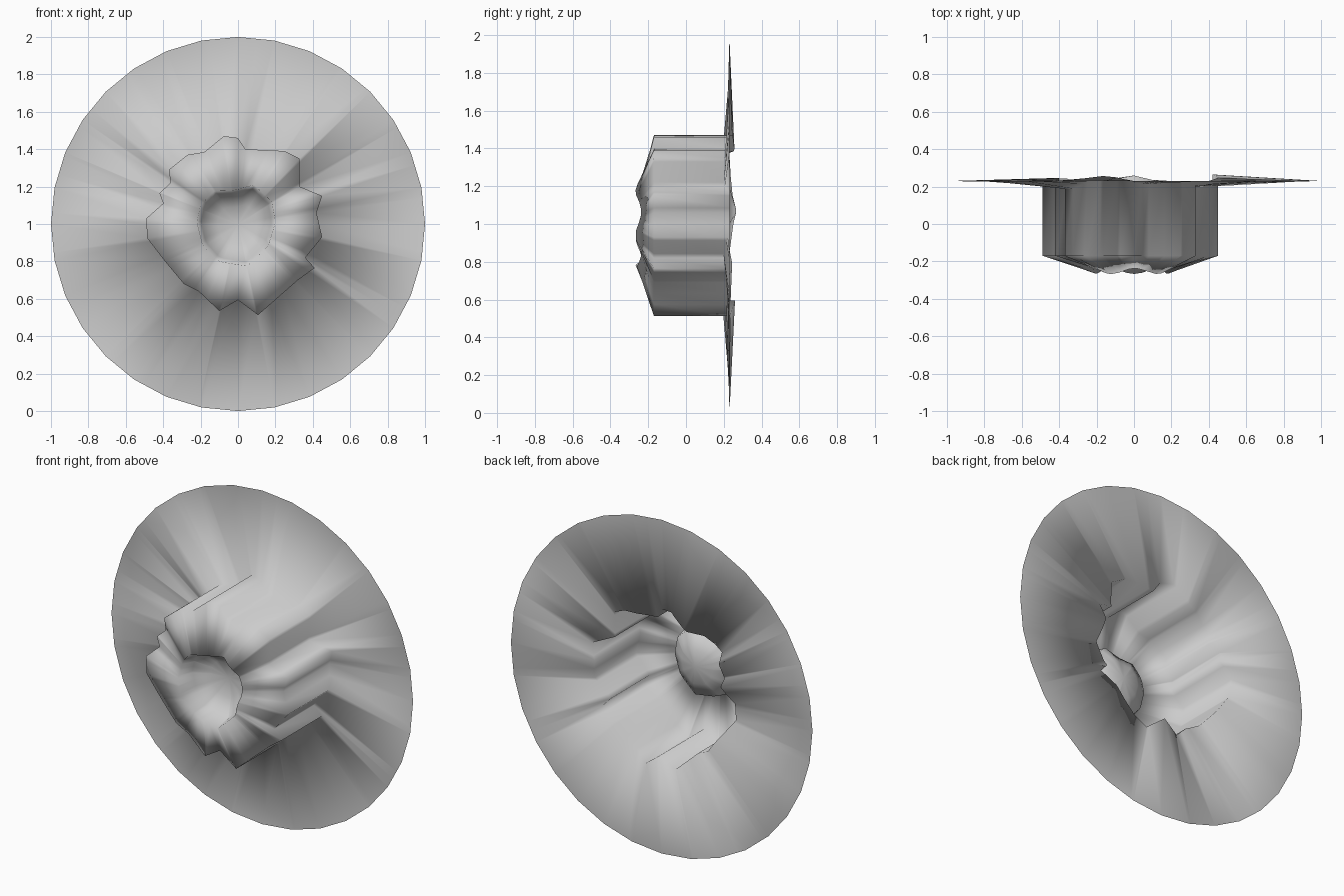
import bpy, bmesh, math

if "Cube" in bpy.data.objects:
    bpy.data.objects.remove(bpy.data.objects["Cube"])

TAU = 2 * math.pi
SIDES = 32

# Outline of the crumpled trumpet and of its mouth, as (x, z) about the centre
TRUMPET = [(.45, .15), (.33, .20), (.33, .35), (.25, .39), (.04, .40), (0, .46), (-.075, .47),
           (-.18, .385), (-.27, .37), (-.37, .29), (-.36, .22), (-.42, .165), (-.40, .11),
           (-.49, .03), (-.486, -.075), (-.39, -.20), (-.29, -.32), (-.21, -.36), (-.10, -.465),
           (0, -.406), (.107, -.487), (.32, -.30), (.41, -.235), (.36, -.18), (.45, -.07), (.42, .06)]
MOUTH = [(.20, .01), (.18, .12), (.085, .21), (-.015, .18), (-.13, .175), (-.20, .10),
         (-.22, .01), (-.19, -.11), (-.107, -.20), (.05, -.225), (.16, -.12)]
DISC = [(math.cos(TAU * i / SIDES), math.sin(TAU * i / SIDES)) for i in range(SIDES)]


def angle(p):
    return math.atan2(p[1], p[0]) % TAU


def on_outline(outline, a):
    """Point where the ray at angle a crosses the outline."""
    dx, dz = math.cos(a), math.sin(a)
    for i, p in enumerate(outline):
        q = outline[(i + 1) % len(outline)]
        span = (angle(q) - angle(p)) % TAU
        if (a - angle(p)) % TAU <= span + 1e-7:
            ex, ez = q[0] - p[0], q[1] - p[1]
            t = (p[0] * ez - p[1] * ex) / (dx * ez - dz * ex)
            return t * dx, t * dz
    r = math.hypot(*outline[0])
    return r * dx, r * dz


# Columns follow the disc corners and the trumpet corners
angles = sorted({round(angle(p), 5) for p in DISC + TRUMPET})


def lip_depth(a):
    return .225 + .022 * math.sin(7 * a + .5) + .018 * math.sin(4 * a + 1)


def mouth_depth(a):
    return -.252 + .015 * math.sin(5 * a)


# Rings from disc edge to the bowl inside the mouth: outline, scale, depth
rings = [
    (DISC, 1.0, lambda a: .23),
    (TRUMPET, 1.0, lip_depth),
    (TRUMPET, 1.0, lambda a: -.17),
    (MOUTH, 1.0, mouth_depth),
    (MOUTH, .90, lambda a: -.15),
    (MOUTH, .50, lambda a: -.10),
]

bm = bmesh.new()
loops = []
for outline, scale, depth in rings:
    loop = []
    for a in angles:
        x, z = on_outline(outline, a)
        loop.append(bm.verts.new((x * scale, depth(a), 1 + z * scale)))
    loops.append(loop)
n = len(angles)
for outer, inner in zip(loops, loops[1:]):
    for i in range(n):
        j = (i + 1) % n
        bm.faces.new((outer[i], inner[i], inner[j], outer[j]))
# Bowl centre
tip = bm.verts.new((0, -.085, 1))
for i in range(n):
    bm.faces.new((loops[-1][i], tip, loops[-1][(i + 1) % n]))
# Make the disc and trumpet face the front
bm.normal_update()
bm.faces.ensure_lookup_table()
if bm.faces[0].normal.y > 0:
    bmesh.ops.reverse_faces(bm, faces=bm.faces[:])
for f in bm.faces:
    f.smooth = True

mesh = bpy.data.meshes.new("flower_trumpet")
bm.to_mesh(mesh)
bm.free()
obj = bpy.data.objects.new("flower_trumpet", mesh)
bpy.context.collection.objects.link(obj)
